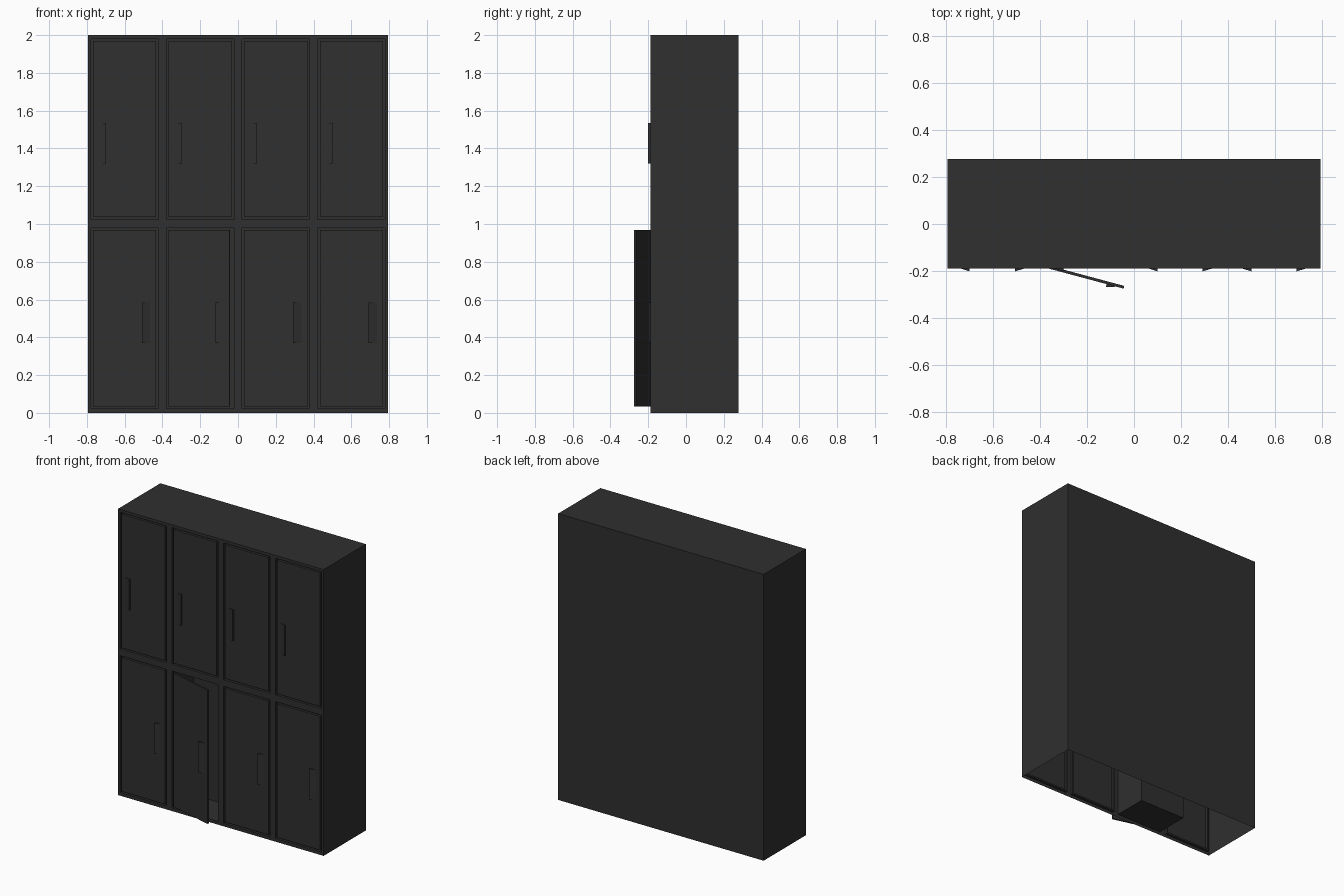
import bpy, bmesh, math
from mathutils import Matrix, Vector

if "Cube" in bpy.data.objects:
    bpy.data.objects.remove(bpy.data.objects["Cube"])

XW, YF, YB, H = 0.794, -0.189, 0.277, 2.0     # cabinet half width, front, back, height
CX = [-0.6, -0.2, 0.2, 0.6]                   # door column centres
HW = 0.178                                    # half width of a door opening
ROWS = [(0.022, 0.978), (1.025, 1.98)]        # door opening heights
GAP, DEPTH = 0.011, 0.018                     # groove around each door

metal = bpy.data.materials.new("dark_grey_metal")
metal.diffuse_color = (0.029, 0.029, 0.029, 1)
metal.use_nodes = True
metal.node_tree.nodes["Principled BSDF"].inputs["Base Color"].default_value = metal.diffuse_color


def finish(bm, name, matrix=None):
    bmesh.ops.remove_doubles(bm, verts=bm.verts, dist=1e-5)
    bmesh.ops.recalc_face_normals(bm, faces=bm.faces)
    if matrix:
        bm.transform(matrix)
    me = bpy.data.meshes.new(name)
    bm.to_mesh(me)
    bm.free()
    me.materials.append(metal)
    ob = bpy.data.objects.new(name, me)
    bpy.context.collection.objects.link(ob)
    return ob


def face(bm, pts):
    bm.faces.new([bm.verts.new(p) for p in pts])


def rect(x0, x1, z0, z1, y):
    return [(x0, y, z0), (x1, y, z0), (x1, y, z1), (x0, y, z1)]


def bridge(bm, a, b):
    for i in range(4):
        j = (i + 1) % 4
        face(bm, [a[i], a[j], b[j], b[i]])


# cabinet shell, open underneath
bm = bmesh.new()
xs = sorted([-XW, XW] + [c + s * HW for c in CX for s in (-1, 1)])
zs = [0, *ROWS[0], *ROWS[1], H]
for i in range(len(xs) - 1):
    for j in range(len(zs) - 1):
        x0, x1, z0, z1 = xs[i], xs[i + 1], zs[j], zs[j + 1]
        outer = rect(x0, x1, z0, z1, YF)
        if i % 2 == 0 or j % 2 == 0:          # frame bars
            face(bm, outer)
        elif i == 3 and j == 1:               # open compartment
            back = rect(x0, x1, z0, z1, 0.05)
            bridge(bm, outer, back)
            face(bm, back)
        else:                                 # groove and closed door panel
            inner = (x0 + GAP, x1 - GAP, z0 + GAP, z1 - GAP)
            deep = rect(x0, x1, z0, z1, YF + DEPTH)
            deep_in = rect(*inner, YF + DEPTH)
            panel = rect(*inner, YF)
            bridge(bm, outer, deep)
            bridge(bm, deep, deep_in)
            bridge(bm, deep_in, panel)
            face(bm, panel)
face(bm, rect(-XW, XW, 0, H, YB))
face(bm, [(-XW, YF, H), (XW, YF, H), (XW, YB, H), (-XW, YB, H)])
for x in (-XW, XW):
    face(bm, [(x, YF, 0), (x, YB, 0), (x, YB, H), (x, YF, H)])
finish(bm, "cabinet_body")

# door swung open about its left edge
hinge = Vector((CX[1] - HW + GAP, YF, 0))
swing = (Matrix.Translation(hinge) @ Matrix.Rotation(math.radians(-15), 4, 'Z')
         @ Matrix.Translation(-hinge))
bm = bmesh.new()
args = (CX[1] - HW + GAP, CX[1] + HW - GAP, ROWS[0][0] + GAP, ROWS[0][1] - GAP)
a, b = rect(*args, YF), rect(*args, YF + 0.012)
face(bm, a)
face(bm, b)
bridge(bm, a, b)
finish(bm, "open_door", swing)


# wedge handles
def handle(name, x_flat, x_deep, z0, z1, matrix=None):
    bm = bmesh.new()
    tri = [(x_flat, YF), (x_deep, YF), (x_deep, YF - 0.013)]
    lo, hi = ([(x, y, z) for x, y in tri] for z in (z0, z1))
    face(bm, lo)
    face(bm, hi)
    for i in range(3):
        j = (i + 1) % 3
        face(bm, [lo[i], lo[j], hi[j], hi[i]])
    finish(bm, name, matrix)


for n, c in enumerate(CX):
    handle(f"upper_handle_{n + 1}", c - 0.14, c - 0.10, 1.32, 1.535)
    handle(f"lower_handle_{n + 1}", c + 0.135, c + 0.092, 0.37, 0.585,
           swing if n == 1 else None)
